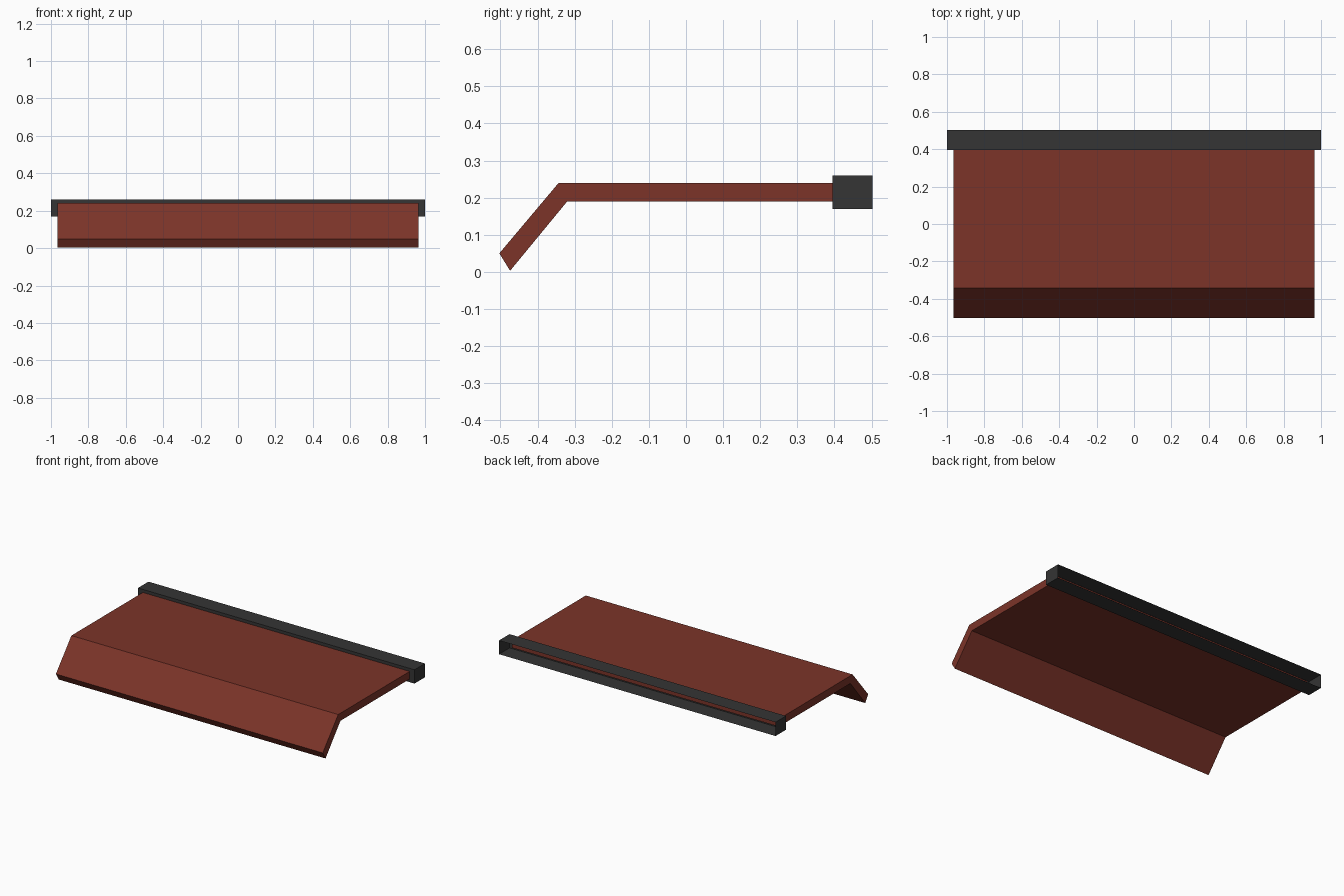
import bpy, bmesh

if "Cube" in bpy.data.objects:
    bpy.data.objects.remove(bpy.data.objects["Cube"])

def material(name, rgb):
    m = bpy.data.materials.new(name)
    m.diffuse_color = (*rgb, 1)
    m.use_nodes = True
    m.node_tree.nodes["Principled BSDF"].inputs["Base Color"].default_value = m.diffuse_color
    return m

def make_object(name, bm, mat):
    me = bpy.data.meshes.new(name)
    bm.to_mesh(me)
    bm.free()
    me.materials.append(mat)
    ob = bpy.data.objects.new(name, me)
    bpy.context.collection.objects.link(ob)
    return ob

red = material("brick red canvas", (0.2, 0.034, 0.022))
grey = material("charcoal metal", (0.035, 0.035, 0.035))

# awning canvas: bent side profile swept across the width
W = 0.965
profile = [(-0.503, 0.05), (-0.474, 0.003), (-0.32, 0.19), (0.42, 0.19),
           (0.42, 0.24), (-0.343, 0.24)]
bm = bmesh.new()
face = bm.faces.new([bm.verts.new((-W, y, z)) for y, z in profile])
ext = bmesh.ops.extrude_face_region(bm, geom=[face])
bmesh.ops.translate(bm, vec=(2 * W, 0, 0),
                    verts=[v for v in ext["geom"] if isinstance(v, bmesh.types.BMVert)])
bmesh.ops.recalc_face_normals(bm, faces=bm.faces)
make_object("awning_canvas", bm, red)

# roller housing: thin box, open at the back
bm = bmesh.new()
bmesh.ops.create_cube(bm, size=1)
bmesh.ops.scale(bm, vec=(2, 0.108, 0.09), verts=bm.verts)
bmesh.ops.translate(bm, vec=(0, 0.449, 0.215), verts=bm.verts)
back = [f for f in bm.faces if f.normal.y > 0.9]
bmesh.ops.delete(bm, geom=back, context="FACES_ONLY")
make_object("roller_housing", bm, grey)
